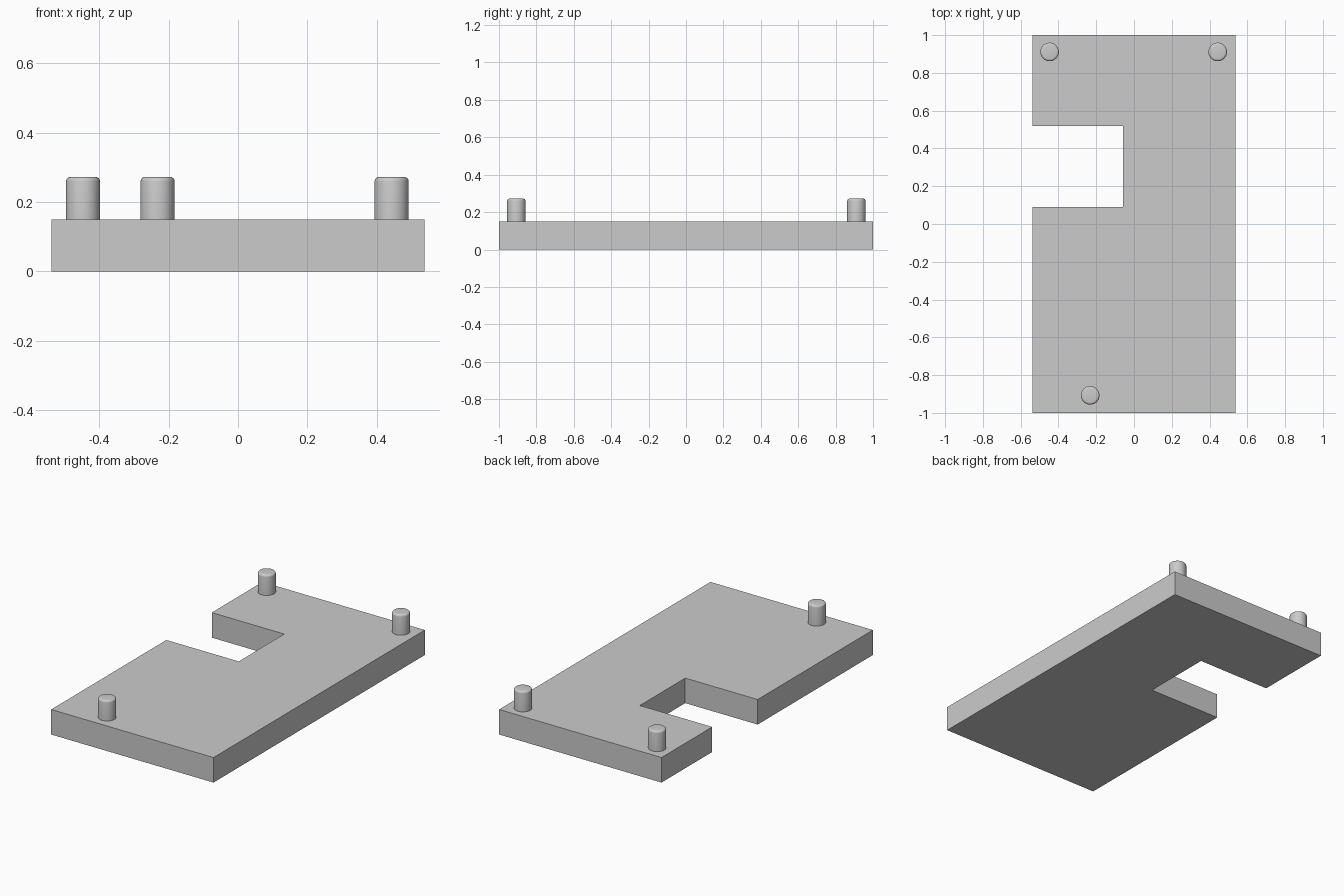
import bpy, bmesh, math

if "Cube" in bpy.data.objects:
    bpy.data.objects.remove(bpy.data.objects["Cube"])

grey = bpy.data.materials.new("plain_grey")
grey.diffuse_color = (0.6, 0.6, 0.6, 1)
grey.use_nodes = True
grey.node_tree.nodes["Principled BSDF"].inputs["Base Color"].default_value = grey.diffuse_color

HALF_W, HALF_L, THICK = 0.538, 1.0, 0.15
PEG_R, PEG_TOP, ROUND = 0.049, 0.272, 0.012


def make_object(name, bm):
    bmesh.ops.recalc_face_normals(bm, faces=bm.faces[:])
    mesh = bpy.data.meshes.new(name)
    bm.to_mesh(mesh)
    bm.free()
    mesh.materials.append(grey)
    obj = bpy.data.objects.new(name, mesh)
    bpy.context.collection.objects.link(obj)
    return obj


# Base plate: outline with a rectangular notch in the left side, extruded up
outline = [(-HALF_W, -HALF_L), (HALF_W, -HALF_L), (HALF_W, HALF_L), (-HALF_W, HALF_L),
           (-HALF_W, 0.52), (-0.058, 0.52), (-0.058, 0.09), (-HALF_W, 0.09)]
bm = bmesh.new()
face = bm.faces.new([bm.verts.new((x, y, 0)) for x, y in outline])
top = bmesh.ops.extrude_face_region(bm, geom=[face])
bmesh.ops.translate(bm, vec=(0, 0, THICK),
                    verts=[v for v in top["geom"] if isinstance(v, bmesh.types.BMVert)])
make_object("base_plate", bm)


# Locating pegs: cylinders with a rounded top rim
def peg(name, x, y):
    bm = bmesh.new()
    bmesh.ops.create_cone(bm, cap_ends=True, segments=48, radius1=PEG_R, radius2=PEG_R,
                          depth=PEG_TOP - THICK)
    rim = [e for e in bm.edges if all(v.co.z > 0 for v in e.verts)]
    bmesh.ops.bevel(bm, geom=rim, offset=ROUND, segments=4, profile=0.5, affect='EDGES')
    # open underside, seated on the plate
    bmesh.ops.delete(bm, geom=[f for f in bm.faces if f.normal.z < -0.9], context='FACES_ONLY')
    obj = make_object(name, bm)
    obj.location = (x, y, (PEG_TOP + THICK) / 2)
    bpy.ops.object.select_all(action='DESELECT')
    obj.select_set(True)
    bpy.context.view_layer.objects.active = obj
    bpy.ops.object.shade_smooth_by_angle(angle=math.radians(35))


peg("back_left_peg", -0.447, 0.911)
peg("back_right_peg", 0.443, 0.911)
peg("front_peg", -0.232, -0.907)
